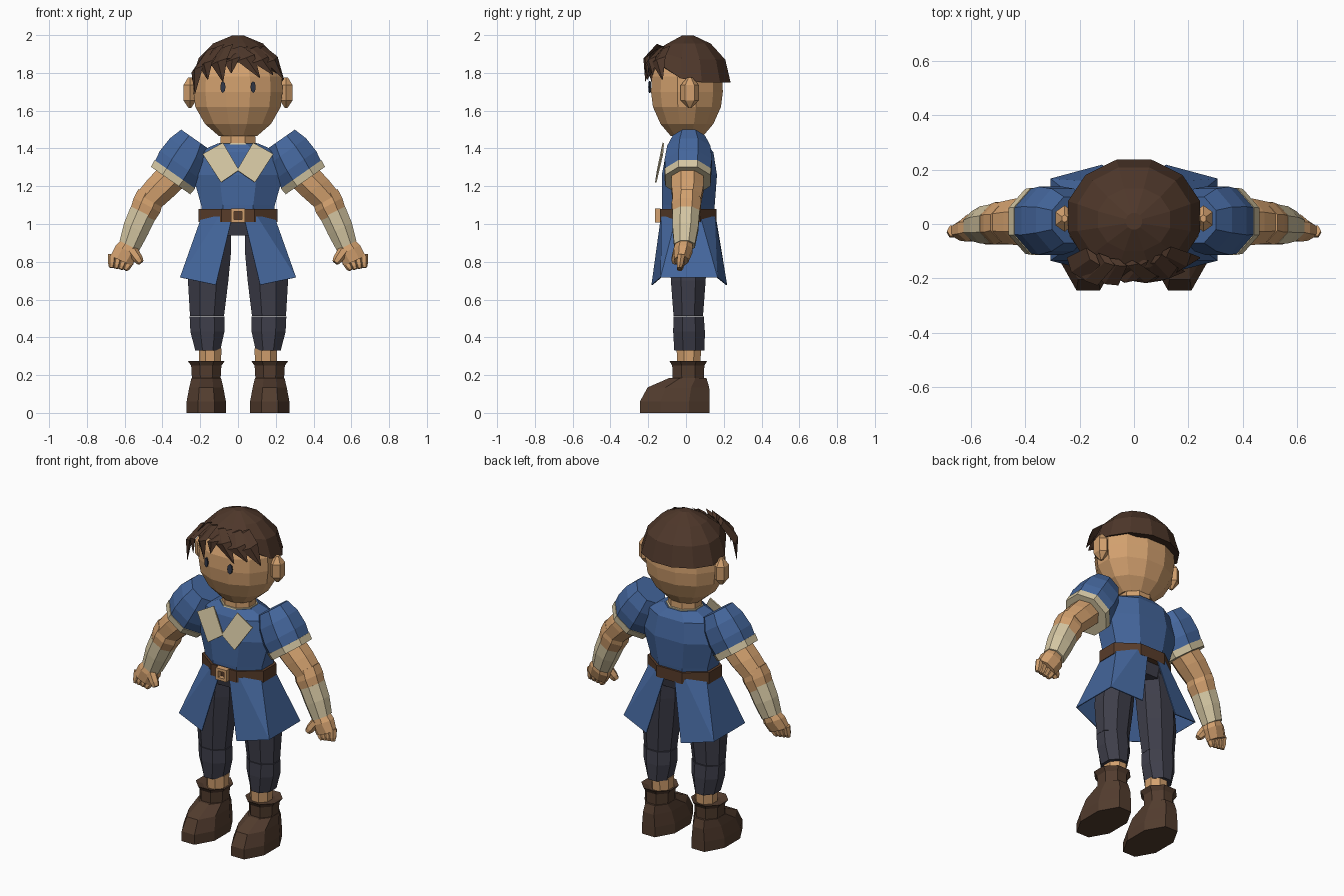
import bpy, bmesh, math
from mathutils import Vector

if "Cube" in bpy.data.objects:
    bpy.data.objects.remove(bpy.data.objects["Cube"])


def srgb(r, g, b):
    f = lambda c: ((c / 255 + 0.055) / 1.055) ** 2.4 if c > 10 else c / 3295
    return (f(r), f(g), f(b), 1)


def material(name, *rgb):
    m = bpy.data.materials.new(name)
    m.diffuse_color = srgb(*rgb)
    m.use_nodes = True
    m.node_tree.nodes["Principled BSDF"].inputs["Base Color"].default_value = m.diffuse_color
    return m


SKIN = material("skin", 210, 160, 110)
HAIR = material("dark_brown_hair", 78, 55, 42)
BLUE = material("blue_cloth", 68, 102, 156)
CREAM = material("cream_cloth", 212, 198, 162)
TROUSER = material("charcoal_cloth", 62, 62, 74)
BOOT = material("boot_leather", 82, 60, 46)
BELT = material("belt_leather", 88, 60, 42)
EYE = material("eye_slate", 50, 56, 72)


def finish(name, bm, mat, mirror=False, thick=0):
    bmesh.ops.recalc_face_normals(bm, faces=bm.faces)
    me = bpy.data.meshes.new(name)
    bm.to_mesh(me)
    bm.free()
    me.materials.append(mat)
    ob = bpy.data.objects.new(name, me)
    bpy.context.collection.objects.link(ob)
    if thick:
        s = ob.modifiers.new("thickness", 'SOLIDIFY')
        s.thickness, s.offset = thick, 0
    if mirror:
        m = ob.modifiers.new("mirror", 'MIRROR')
        m.use_mirror_merge = False
    return ob


def skin_rings(name, rings, mat, mirror=False):
    """Join rings of points into a closed tube."""
    bm = bmesh.new()
    vs = [[bm.verts.new(p) for p in r] for r in rings]
    n = len(vs[0])
    for a, b in zip(vs, vs[1:]):
        for i in range(n):
            j = (i + 1) % n
            bm.faces.new((a[i], a[j], b[j], b[i]))
    bm.faces.new(vs[0])
    bm.faces.new(vs[-1])
    return finish(name, bm, mat, mirror)


def loft(name, rings, mat, n=8, mirror=False, tilt=0):
    """Rings are (x, y, z, half width, half depth); tilt turns them about y."""
    t, k = math.radians(tilt), 1 / math.cos(math.pi / n)
    out = []
    for x, y, z, rx, ry in rings:
        ring = []
        for i in range(n):
            a = 2 * math.pi * (i + 0.5) / n
            u, v = math.cos(a) * rx * k, math.sin(a) * ry * k
            ring.append((x + u * math.cos(t), y + v, z + u * math.sin(t)))
        out.append(ring)
    return skin_rings(name, out, mat, mirror)


def sheet(name, polys, mat, mirror=False, thick=0.008):
    bm = bmesh.new()
    for p in polys:
        bm.faces.new([bm.verts.new(c) for c in p])
    bmesh.ops.remove_doubles(bm, verts=bm.verts, dist=0.0005)
    return finish(name, bm, mat, mirror, thick)


def box(name, c, size, mat):
    bm = bmesh.new()
    bmesh.ops.create_cube(bm, size=1)
    for v in bm.verts:
        v.co = Vector(c) + Vector(a * b for a, b in zip(v.co, size))
    return finish(name, bm, mat)


def bar(name, a, b, ra, rb, mat, mirror=False, n=6):
    """Tapered bar between two points."""
    a, b = Vector(a), Vector(b)
    d = (b - a).normalized()
    u = d.cross(Vector((0, 1, 0))).normalized()
    v = d.cross(u)
    rings = [[p + (u * math.cos(t) + v * math.sin(t)) * r
              for t in [2 * math.pi * i / n for i in range(n)]]
             for p, r in ((a, ra), (a.lerp(b, 0.7), (ra + rb) / 2 + 0.002), (b, rb))]
    return skin_rings(name, rings, mat, mirror)


# head, ears, neck
loft("head", [(0, .005, 1.465, .10, .085), (0, .005, 1.53, .175, .14),
              (0, .005, 1.62, .226, .18), (0, .005, 1.70, .236, .19),
              (0, .005, 1.78, .232, .186), (0, .005, 1.87, .19, .15),
              (0, .005, 1.93, .11, .09)], SKIN, n=12)
loft("ear", [(.255, .02, 1.615, .008, .008), (.255, .02, 1.655, .034, .042),
             (.255, .02, 1.735, .034, .042), (.255, .02, 1.775, .01, .012)],
     SKIN, n=6, mirror=True)
loft("neck", [(0, .01, 1.36, .095, .085), (0, .01, 1.50, .09, .08)], SKIN)

# eyes: thin oval plates
skin_rings("eye", [[(.08 + .014 * math.cos(i * math.pi / 4), y + .004 * math.cos(i * math.pi / 4),
                     1.725 + .031 * math.sin(i * math.pi / 4)) for i in range(8)]
                   for y in (-.188, -.196)], EYE, mirror=True)

# hair cap, with the rim rising towards the forehead
cap = loft("hair_cap", [(0, .028, 1.75, .243, .208), (0, .024, 1.87, .208, .184),
                        (0, .016, 1.955, .133, .115), (0, .01, 1.998, .03, .03)], HAIR, n=12)
for v in cap.data.vertices:
    if v.co.z < 1.76 and v.co.y < 0:
        v.co.z += min(.125, -v.co.y * .75)
        v.co.y -= .012 * (v.co.y < -.1)
    elif 1.86 < v.co.z < 1.88 and v.co.y < 0:
        v.co.z += -v.co.y * .3

# fringe locks: root, bend and tip with a flat triangular section
LOCKS = [((-.15, -.12, 1.92), (-.215, -.165, 1.82), (-.228, -.165, 1.69), .055),
         ((-.10, -.13, 1.94), (-.17, -.195, 1.85), (-.16, -.205, 1.765), .05),
         ((-.06, -.14, 1.94), (-.10, -.205, 1.86), (-.08, -.215, 1.755), .05),
         ((.02, -.14, 1.93), (-.03, -.20, 1.87), (-.035, -.215, 1.80), .045),
         ((-.02, -.14, 1.93), (.04, -.20, 1.88), (.115, -.205, 1.775), .05),
         ((.07, -.13, 1.93), (.12, -.185, 1.87), (.185, -.175, 1.79), .05),
         ((.11, -.11, 1.93), (.18, -.145, 1.87), (.242, -.125, 1.765), .05)]
for i, (root, bend, tip, w) in enumerate(LOCKS):
    rings = []
    for p, s in ((root, w * .8), (bend, w), (tip, .003)):
        p = Vector(p)
        out = Vector((p.x, p.y, 0)).normalized()
        side = Vector((-out.y, out.x, .35)).normalized()
        rings.append([p - side * s, p + out * s * .35, p + side * s, p - out * s * .3])
    skin_rings(f"fringe_lock_{i}", rings, HAIR)

# tunic body, collar and lapels
loft("tunic_body", [(0, .01, 1.03, .185, .135), (0, .012, 1.10, .195, .14),
                    (0, .018, 1.26, .24, .146), (0, .02, 1.38, .215, .125),
                    (0, .015, 1.425, .11, .095)], BLUE)
loft("collar_band", [(0, .012, 1.37, .115, .105), (0, .012, 1.43, .10, .092)], CREAM)
sheet("lapel", [[(.187, -.125, 1.37), (.08, -.12, 1.43), (-.005, -.15, 1.285),
                 (.09, -.16, 1.22)]], CREAM, mirror=True)

# belt and buckle
loft("belt", [(0, .012, 1.01, .208, .15), (0, .012, 1.08, .208, .15)], BELT)
for s in (-1, 1):
    box("buckle_side", (s * .028, -.15, 1.045), (.016, .03, .072), SKIN)
    box("buckle_bar", (0, -.15, 1.045 + s * .028), (.072, .03, .016), SKIN)

# tunic skirt: two flared halves, open at front and back
top = [(.03, -.13, 1.04), (.10, -.128, 1.04), (.19, -.05, 1.04),
       (.19, .075, 1.04), (.10, .15, 1.04), (.03, .155, 1.04)]
hem = [(.117, -.18, .677), (.305, -.133, .717), (.305, .165, .717), (.117, .215, .677)]
sheet("tunic_skirt", [[top[0], top[1], hem[1], hem[0]], [top[1], top[2], hem[1]],
                      [top[2], top[3], hem[2], hem[1]], [top[3], top[4], hem[2]],
                      [top[4], top[5], hem[3], hem[2]]], BLUE, mirror=True, thick=.006)

# trousers
loft("trouser_hips", [(0, .012, .94, .17, .10), (0, .012, 1.03, .18, .12)], TROUSER)
loft("trouser_thigh", [(.122, .012, .98, .085, .095), (.142, .012, .85, .105, .10),
                       (.158, .012, .70, .107, .092), (.164, .012, .513, .09, .078)],
     TROUSER, mirror=True)
loft("trouser_shin", [(.164, .014, .51, .092, .08), (.162, .016, .43, .09, .084),
                      (.160, .018, .33, .066, .08)], TROUSER, mirror=True)

# ankles and boots
loft("ankle", [(.148, .015, .24, .058, .06), (.148, .015, .34, .06, .065)], SKIN, mirror=True)
loft("boot_foot", [(.168, -.06, 0, .104, .184), (.168, -.06, .06, .104, .184),
                   (.168, -.04, .135, .09, .163), (.168, .01, .185, .078, .098)],
     BOOT, mirror=True)
loft("boot_shaft", [(.168, .012, .15, .074, .082), (.168, .012, .25, .08, .085),
                    (.168, .012, .275, .098, .10), (.168, .012, .262, .06, .065)],
     BOOT, mirror=True)

# sleeves and cuffs
loft("sleeve", [(.227, .015, 1.448, .09, .085), (.262, .015, 1.385, .12, .115),
                (.305, .012, 1.312, .132, .125), (.342, .01, 1.25, .126, .118)],
     BLUE, mirror=True, tilt=35)
loft("sleeve_cuff", [(.334, .01, 1.263, .131, .123), (.357, .01, 1.23, .127, .119)],
     CREAM, mirror=True, tilt=35)

# arms and wrist wraps
loft("upper_arm", [(.33, .008, 1.27, .085, .085), (.41, .008, 1.19, .082, .085),
                   (.472, .005, 1.125, .074, .075)], SKIN, mirror=True, tilt=33)
loft("forearm", [(.462, .005, 1.15, .074, .07), (.482, .002, 1.10, .08, .078),
                 (.51, 0, 1.04, .07, .07)], SKIN, mirror=True, tilt=29)
loft("wrist_wrap", [(.502, 0, 1.06, .073, .072), (.54, -.003, .975, .07, .068),
                    (.575, -.008, .885, .058, .055)], CREAM, mirror=True, tilt=27)

# hands: palm, four fingers and thumb
loft("palm", [(.572, -.01, .895, .05, .045), (.588, -.015, .86, .065, .05),
              (.618, -.025, .805, .062, .036)], SKIN, mirror=True, tilt=25)
for i in range(4):
    bar(f"finger_{i}", (.572 + .031 * i, -.025, .80 + .013 * i),
        (.598 + .024 * i, -.035, .757 + .004 * i), .022, .013, SKIN, mirror=True)
bar("thumb", (.56, -.04, .86), (.515, -.06, .795), .03, .018, SKIN, mirror=True)
